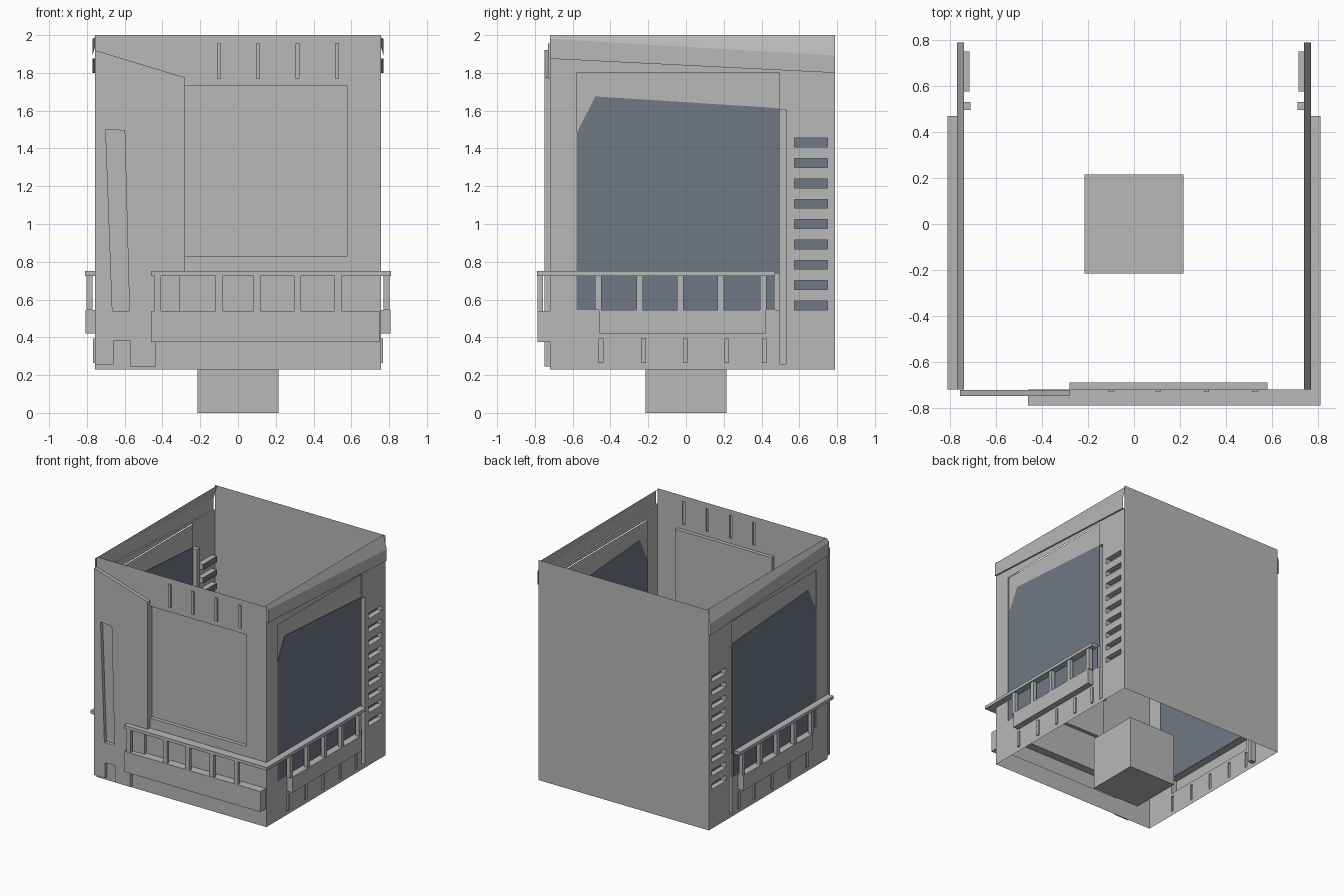
import bpy, bmesh

if "Cube" in bpy.data.objects:
    bpy.data.objects.remove(bpy.data.objects["Cube"])


def material(name, rgb):
    m = bpy.data.materials.new(name)
    m.diffuse_color = (*rgb, 1)
    m.use_nodes = True
    m.node_tree.nodes["Principled BSDF"].inputs["Base Color"].default_value = m.diffuse_color
    return m


GREY = material("grey_metal", (0.48, 0.48, 0.48))
GLASS = material("blue_grey_glass", (0.16, 0.19, 0.235))


def finish(name, bm, mats, mirror=False):
    me = bpy.data.meshes.new(name)
    bm.to_mesh(me)
    bm.free()
    for m in mats:
        me.materials.append(m)
    ob = bpy.data.objects.new(name, me)
    bpy.context.collection.objects.link(ob)
    if mirror:
        ob.modifiers.new("mirror", 'MIRROR').use_axis[0] = True
    return ob


def prism(name, axis, pts, d0, d1, mat=GREY, mirror=False):
    """Extrude a 2D outline along an axis: x -> (y,z), y -> (x,z), z -> (x,y)."""
    place = {'x': lambda a, b, d: (d, a, b),
             'y': lambda a, b, d: (a, d, b),
             'z': lambda a, b, d: (a, b, d)}[axis]
    bm = bmesh.new()
    lo = [bm.verts.new(place(a, b, d0)) for a, b in pts]
    hi = [bm.verts.new(place(a, b, d1)) for a, b in pts]
    bm.faces.new(lo)
    bm.faces.new(hi[::-1])
    n = len(pts)
    for i in range(n):
        j = (i + 1) % n
        bm.faces.new((lo[i], lo[j], hi[j], hi[i]))
    bmesh.ops.recalc_face_normals(bm, faces=bm.faces)
    return finish(name, bm, [mat], mirror)


def box(name, x, y, z, mirror=False):
    pts = [(x[0], y[0]), (x[1], y[0]), (x[1], y[1]), (x[0], y[1])]
    return prism(name, 'z', pts, z[0], z[1], GREY, mirror)


def pressed_wall(name, place, u_span, v_span, rects, mirror=False):
    """Single sheet with pressed rectangles (u0, u1, v0, v1, depth, material)."""
    us = sorted({*u_span, *(r[0] for r in rects), *(r[1] for r in rects)})
    vs = sorted({*v_span, *(r[2] for r in rects), *(r[3] for r in rects)})

    def cell(i, j):
        u, v = (us[i] + us[i + 1]) / 2, (vs[j] + vs[j + 1]) / 2
        d = (0, 0)
        for r in rects:
            if r[0] < u < r[1] and r[2] < v < r[3]:
                d = (r[4], r[5])
        return d

    bm = bmesh.new()

    def quad(pts, mi=0):
        bm.faces.new([bm.verts.new(place(*p)) for p in pts]).material_index = mi

    nu, nv = len(us) - 1, len(vs) - 1
    for i in range(nu):
        for j in range(nv):
            u0, u1, v0, v1 = us[i], us[i + 1], vs[j], vs[j + 1]
            a, mi = cell(i, j)
            quad([(u0, v0, a), (u1, v0, a), (u1, v1, a), (u0, v1, a)], mi)
            if i + 1 < nu and cell(i + 1, j)[0] != a:
                b = cell(i + 1, j)[0]
                quad([(u1, v1, a), (u1, v0, a), (u1, v0, b), (u1, v1, b)])
            if j + 1 < nv and cell(i, j + 1)[0] != a:
                b = cell(i, j + 1)[0]
                quad([(u0, v1, a), (u1, v1, a), (u1, v1, b), (u0, v1, b)])
    bmesh.ops.remove_doubles(bm, verts=bm.verts, dist=0.0001)
    return finish(name, bm, [GREY, GLASS], mirror)


W, FRONT, BACK = 0.757, -0.72, 0.79

# Pedestal block under the cabin
box("pedestal", (-0.215, 0.215), (-0.215, 0.215), (0, 0.43))

# Plain back wall
pressed_wall("back_wall", lambda u, v, d: (-u, BACK + d, v), (-W, W), (0.23, 2), [])

# Front wall: recessed panel, lower bumper band and short upper ribs
rects = [(-0.28, 0.58, 0.83, 1.73, -0.03, 0), (-0.46, 0.75, 0.375, 0.54, 0.067, 0)]
for x in (-0.1, 0.105, 0.315, 0.525):
    rects.append((x - 0.011, x + 0.011, 1.77, 1.955, 0.01, 0))
pressed_wall("front_wall", lambda u, v, d: (u, FRONT - d, v), (-W, W), (0.23, 2), rects)

# Side walls: window recess, band, lower ribs, pillar groove and louvres
rects = [(-0.58, 0.495, 0.545, 1.8, -0.008, 0),
         (-0.46, 0.42, 0.42, 0.545, 0.05, 0),
         (0.495, 0.53, 0.26, 1.605, -0.047, 0)]
for y in (-0.45, -0.225, -0.005, 0.215, 0.415):
    rects.append((y - 0.012, y + 0.012, 0.265, 0.395, 0.01, 0))
for i in range(9):
    z = 0.57 + i * 0.1078
    rects.append((0.575, 0.75, z - 0.025, z + 0.022, -0.043, 1))
pressed_wall("side_walls", lambda u, v, d: (W + d, u, v), (FRONT, BACK), (0.23, 1.8), rects, True)

# Sloping roof trim on both sides, lofted front to back
section = [(W, 1.8, 1.8), (W, 1.875, 1.8), (0.77, 1.875, 1.8), (0.77, 1.98, 1.892), (0.74, 2, 2)]
bm = bmesh.new()
f = [bm.verts.new((x, FRONT, zf)) for x, zf, zb in section]
b = [bm.verts.new((x, BACK, zb)) for x, zf, zb in section]
for i in range(len(section) - 1):
    bm.faces.new((f[i], b[i], b[i + 1], f[i + 1]))
bmesh.ops.remove_doubles(bm, verts=bm.verts, dist=0.0001)
finish("roof_trim", bm, [GREY], True)

# Side window panes: main pane and the strip behind the rail
g = W - 0.008
prism("side_window", 'x', [(-0.58, 0.735), (0.494, 0.735), (0.494, 1.61), (0.465, 1.615),
                           (-0.48, 1.675), (-0.58, 1.48)], g - 0.004, g + 0.004, GLASS, True)
prism("lower_side_window", 'x', [(-0.58, 0.546), (0.47, 0.546), (0.47, 0.735), (-0.58, 0.735)],
      g - 0.004, g + 0.004, GLASS, True)

# Side rails and posts
box("side_rail", (W, 0.81), (-0.72, 0.47), (0.725, 0.75), True)
for y in (-0.465, -0.245, -0.03, 0.185, 0.41):
    box("side_rail_post", (0.77, 0.802), (y - 0.017, y + 0.017), (0.545, 0.725), True)

# Front rail and posts
box("front_rail", (-0.46, 0.81), (-0.79, FRONT), (0.725, 0.75))
for x in (-0.425, -0.1, 0.1, 0.315, 0.53):
    box("front_rail_post", (x - 0.018, x + 0.018), (-0.785, -0.757), (0.54, 0.725))

# Raised panel on the front left, with a slanted slot cut through it
panel = prism("raised_front_panel", 'y',
              [(-W, 1.92), (-0.28, 1.775), (-0.28, 0.745), (-0.31, 0.73), (-0.31, 0.5),
               (-0.435, 0.5), (-0.435, 0.245), (-0.57, 0.245), (-0.57, 0.38), (-0.66, 0.38),
               (-0.66, 0.255), (-W, 0.255)], -0.748, -0.7205)
cutter = prism("slot_cutter", 'y', [(-0.70, 1.50), (-0.60, 1.495), (-0.575, 0.54), (-0.665, 0.54)],
               -0.78, -0.7)
cutter.hide_render = True
cutter.hide_viewport = True
cut = panel.modifiers.new("slot", 'BOOLEAN')
cut.operation = 'DIFFERENCE'
cut.object = cutter
